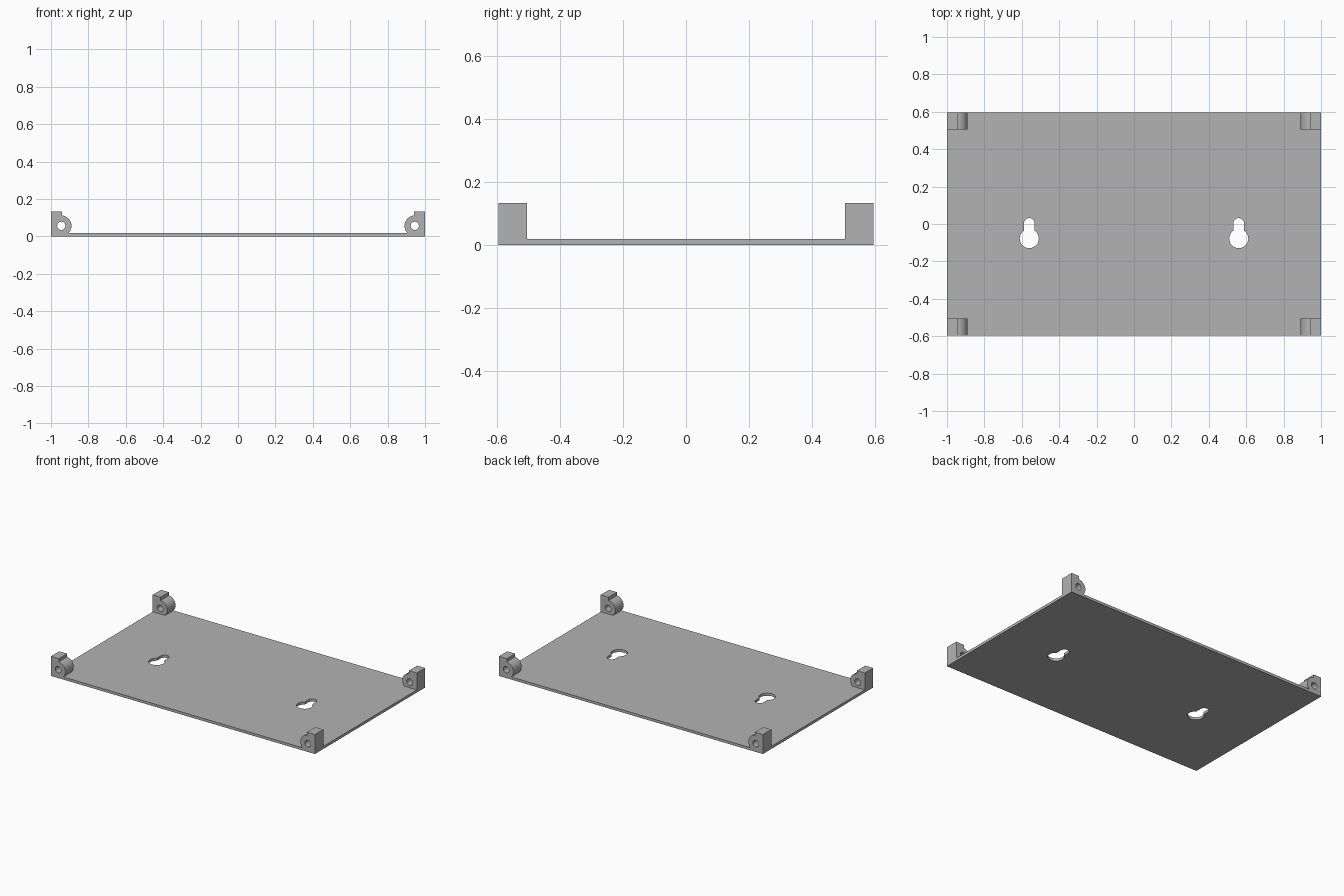
import bpy
import bmesh
from math import sin, cos, asin, acos, pi, radians
from mathutils import Vector

cube = bpy.data.objects.get("Cube")
if cube:
    bpy.data.objects.remove(cube)

HALF_X, HALF_Y, PLATE = 1.0, 0.596, 0.018

grey = bpy.data.materials.new("light_grey")
grey.use_nodes = True
colour = (0.45, 0.45, 0.45, 1)
grey.diffuse_color = colour
grey.node_tree.nodes["Principled BSDF"].inputs["Base Color"].default_value = colour


def arc(cx, cy, r, start, end, steps):
    """Points along an arc, both ends included."""
    return [(cx + r * cos(start + (end - start) * i / steps),
             cy + r * sin(start + (end - start) * i / steps)) for i in range(steps + 1)]


def extruded(name, loops, to_3d, offset):
    """Fill an outline with its holes, then extrude it into a solid."""
    bm = bmesh.new()
    for loop in loops:
        verts = [bm.verts.new(to_3d(*p)) for p in loop]
        for i, v in enumerate(verts):
            bm.edges.new((verts[i - 1], v))
    bmesh.ops.triangle_fill(bm, edges=bm.edges[:], use_beauty=True)
    result = bmesh.ops.extrude_face_region(bm, geom=bm.faces[:], use_keep_orig=True)
    moved = [g for g in result["geom"] if isinstance(g, bmesh.types.BMVert)]
    bmesh.ops.translate(bm, verts=moved, vec=Vector(offset))
    bmesh.ops.recalc_face_normals(bm, faces=bm.faces[:])
    mesh = bpy.data.meshes.new(name)
    bm.to_mesh(mesh)
    bm.free()
    mesh.materials.append(grey)
    obj = bpy.data.objects.new(name, mesh)
    bpy.context.collection.objects.link(obj)
    bpy.ops.object.select_all(action="DESELECT")
    obj.select_set(True)
    bpy.context.view_layer.objects.active = obj
    bpy.ops.object.shade_smooth_by_angle(angle=radians(30))
    return obj


def keyhole(x):
    """Round screw opening with a narrow rounded slot above it."""
    big, small, low, high = 0.051, 0.029, -0.078, 0.003
    neck = acos(small / big)
    return (arc(x, low, big, pi - neck, 2 * pi + neck, 32)
            + arc(x, high, small, 0, pi, 16))


# Back plate with two keyhole slots
outline = [(-HALF_X, -HALF_Y), (HALF_X, -HALF_Y), (HALF_X, HALF_Y), (-HALF_X, HALF_Y)]
extruded("base_plate", [outline, keyhole(-0.56), keyhole(0.56)],
         lambda x, y: (x, y, 0), (0, 0, PLATE))

# Corner hinge brackets: square post, rounded lug and pin hole
cx, cz, r, step_x, top = 0.945, 0.057, 0.055, 0.94, 0.134
lug = arc(cx, cz, r, acos((step_x - cx) / r), pi - asin((PLATE - cz) / r), 24)
profile = [(HALF_X, PLATE), (HALF_X, top), (step_x, top)] + lug
pin_hole = arc(cx, cz, 0.022, 0, 2 * pi, 24)[:-1]
brackets = extruded("corner_brackets", [profile, pin_hole],
                    lambda x, z: (x, -HALF_Y, z), (0, 0.09, 0))
mirror = brackets.modifiers.new("four_corners", "MIRROR")
mirror.use_axis = (True, True, False)
mirror.use_mirror_merge = False
